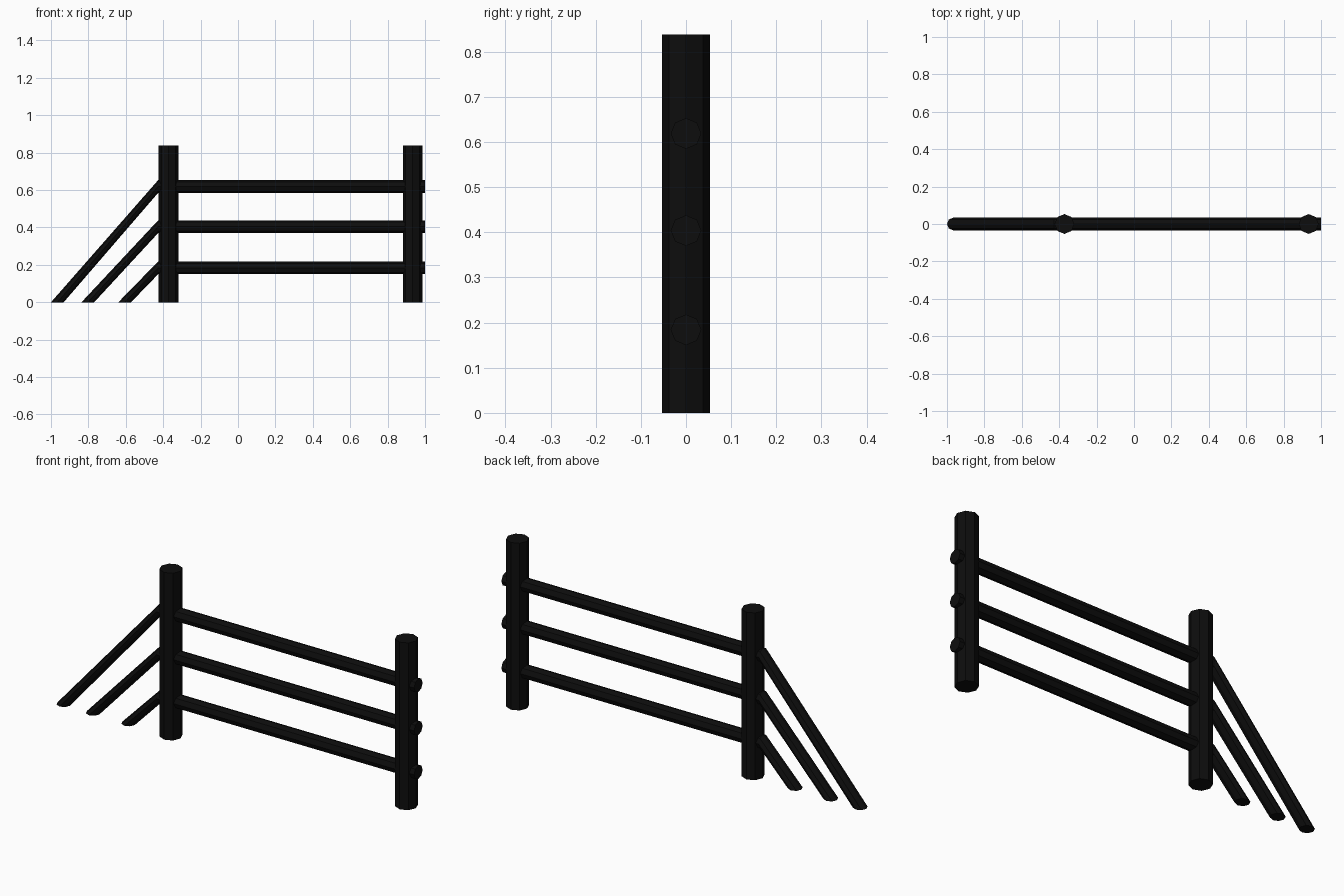
import bpy, bmesh, math

if "Cube" in bpy.data.objects:
    bpy.data.objects.remove(bpy.data.objects["Cube"])

mat = bpy.data.materials.new("black_paint")
mat.diffuse_color = (0.004, 0.004, 0.004, 1)
mat.use_nodes = True
mat.node_tree.nodes["Principled BSDF"].inputs["Base Color"].default_value = mat.diffuse_color
SIDES = 8
ANGLES = [2 * math.pi * i / SIDES for i in range(SIDES)]


def tube(name, rings):
    """Skin a list of equal-sized rings into a capped, flat-shaded tube."""
    bm = bmesh.new()
    loops = [[bm.verts.new(p) for p in ring] for ring in rings]
    for a, b in zip(loops, loops[1:]):
        for i in range(SIDES):
            j = (i + 1) % SIDES
            bm.faces.new((a[i], a[j], b[j], b[i]))
    bm.faces.new(loops[0])
    bm.faces.new(loops[-1])
    bmesh.ops.recalc_face_normals(bm, faces=bm.faces)
    mesh = bpy.data.meshes.new(name)
    bm.to_mesh(mesh)
    bm.free()
    mesh.materials.append(mat)
    obj = bpy.data.objects.new(name, mesh)
    bpy.context.collection.objects.link(obj)


def flat_ring(x, z, r):
    return [(x - r * math.cos(a), r * math.sin(a), z) for a in ANGLES]


def upright_ring(x, z, r):
    return [(x, r * math.sin(a), z + r * math.cos(a)) for a in ANGLES]


# Two upright posts
for side, x in (("left", -0.372), ("right", 0.934)):
    tube(side + "_post", [flat_ring(x, 0, 0.053), flat_ring(x, 0.838, 0.053)])

# Three rails, each bending down to the ground past the left post
R = 0.034
for name, z, foot in (("lower", 0.184, -0.606), ("middle", 0.404, -0.803), ("upper", 0.619, -0.966)):
    tube(name + "_rail", [flat_ring(foot, 0, R), upright_ring(-0.427, z, R), upright_ring(1.0, z, R)])
